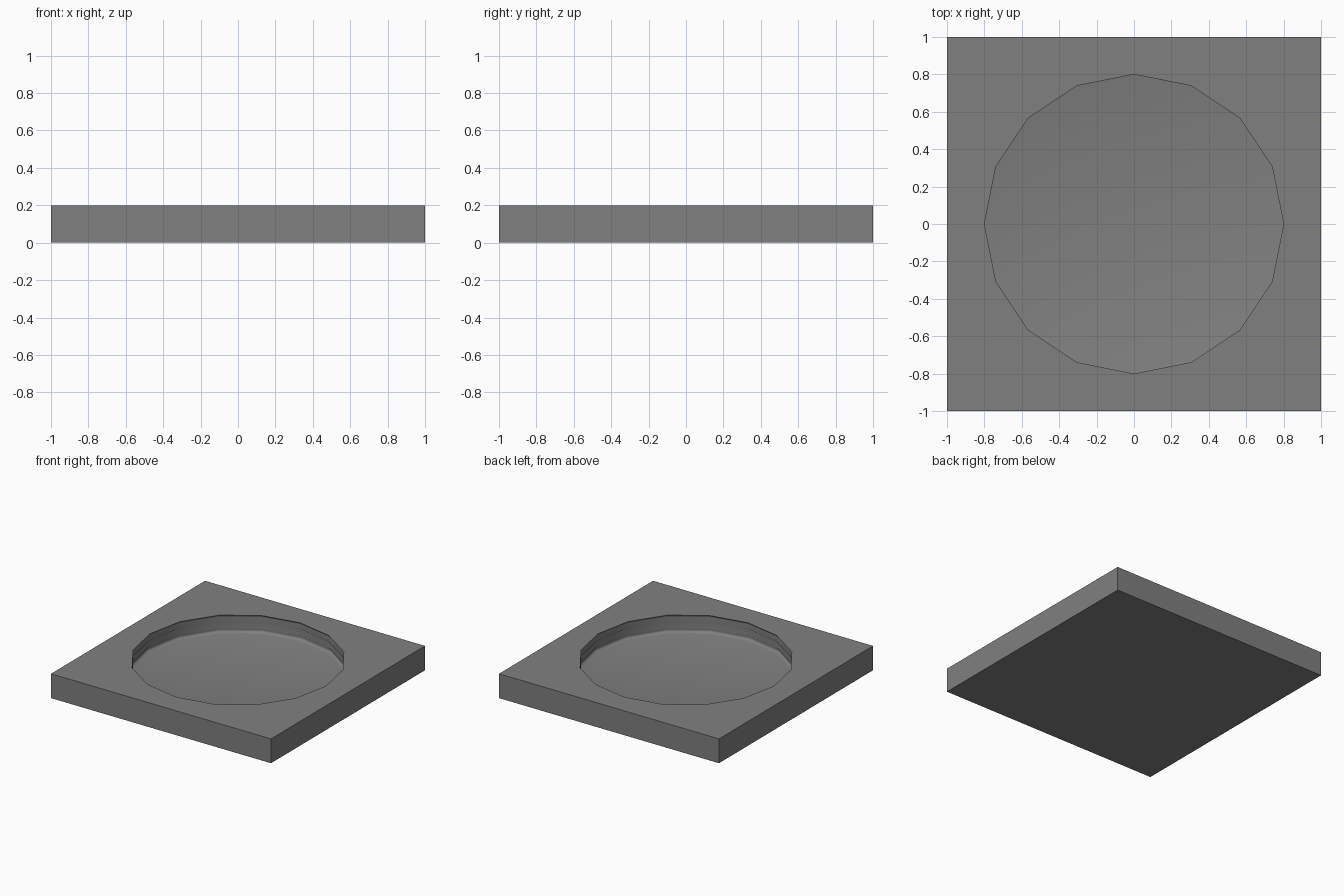
import bpy, bmesh, math

if "Cube" in bpy.data.objects:
    bpy.data.objects.remove(bpy.data.objects["Cube"])

SIDES = 16
# Recess wall profile: (radius, height), from the rim down to the floor
PROFILE = [(0.80, 0.20), (0.825, 0.175), (0.80, 0.15), (0.825, 0.125),
           (0.80, 0.10), (0.825, 0.07), (0.815, 0.055), (0.795, 0.05)]

bm = bmesh.new()


def ring(points):
    return [bm.verts.new(p) for p in points]


def bridge(a, b, smooth):
    n = len(a)
    for i in range(n):
        j = (i + 1) % n
        bm.faces.new((a[i], a[j], b[j], b[i])).smooth = smooth


# Square slab: underside and four sides
corners = [(-1, -1), (1, -1), (1, 1), (-1, 1)]
base = ring([(x, y, 0) for x, y in corners])
top = ring([(x, y, 0.2) for x, y in corners])
bm.faces.new(base[::-1])
bridge(base, top, False)

# Grooved round recess with a flat floor
rings = []
for r, z in PROFILE:
    rings.append(ring([(r * math.cos(2 * math.pi * i / SIDES),
                        r * math.sin(2 * math.pi * i / SIDES), z)
                       for i in range(SIDES)]))
for a, b in zip(rings, rings[1:]):
    bridge(a, b, True)
bm.faces.new(rings[-1]).smooth = True

# Flat top surface between the square border and the round rim
border = []
for loop in (top, rings[0]):
    for i, v in enumerate(loop):
        e = bm.edges.get((v, loop[(i + 1) % len(loop)]))
        e.smooth = False
        border.append(e)
bmesh.ops.triangle_fill(bm, edges=border, use_beauty=True, normal=(0, 0, 1))
bmesh.ops.recalc_face_normals(bm, faces=bm.faces[:])

mesh = bpy.data.meshes.new("recessed_slab")
bm.to_mesh(mesh)
bm.free()
slab = bpy.data.objects.new("recessed_slab", mesh)
bpy.context.collection.objects.link(slab)

# Single grey colour
grey = bpy.data.materials.new("grey")
grey.diffuse_color = (0.216, 0.216, 0.216, 1)
grey.use_nodes = True
grey.node_tree.nodes["Principled BSDF"].inputs["Base Color"].default_value = grey.diffuse_color
mesh.materials.append(grey)
